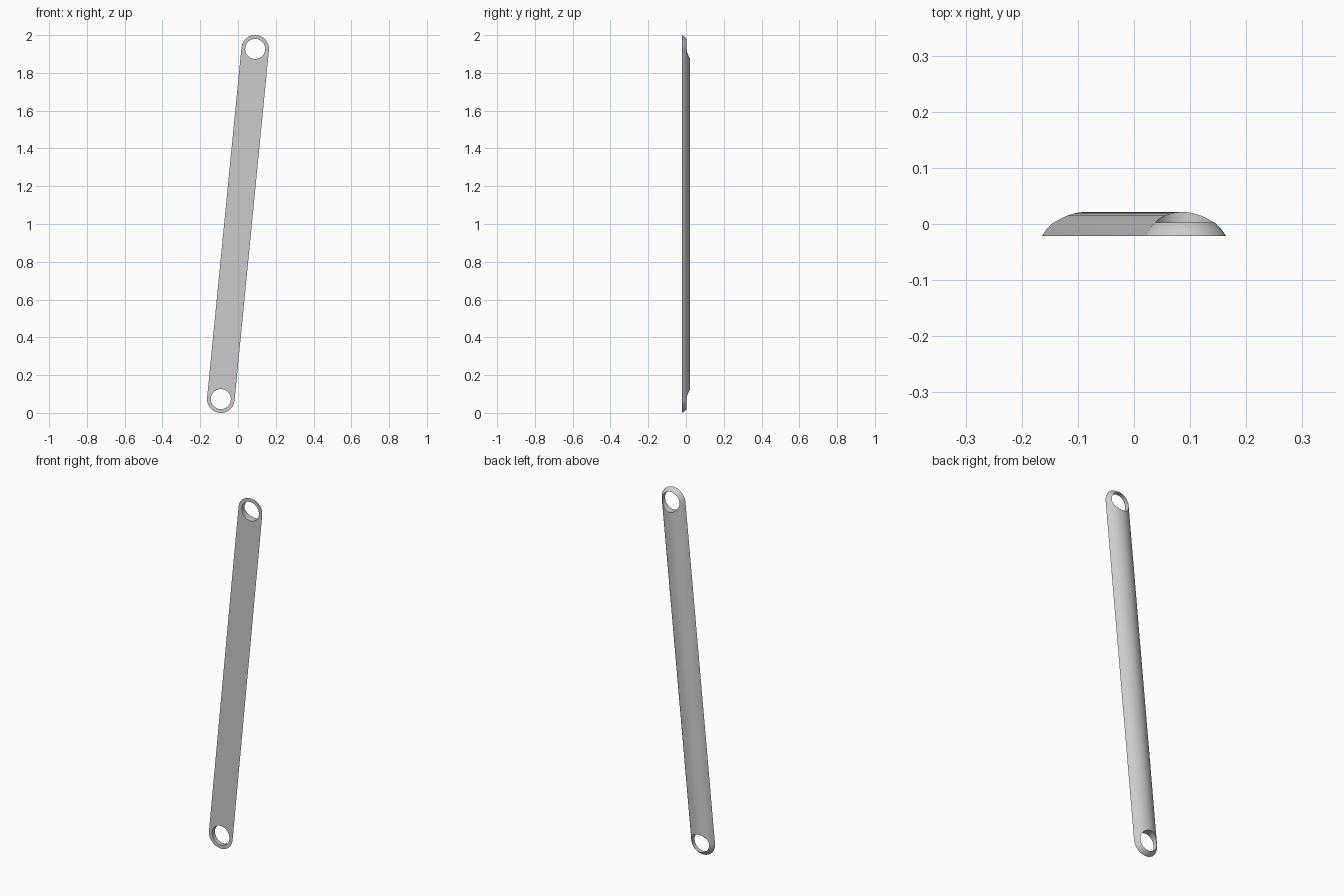
import bpy
import bmesh
from math import pi, sin, cos, asin, atan2, hypot
from mathutils import Matrix

if "Cube" in bpy.data.objects:
    bpy.data.objects.remove(bpy.data.objects["Cube"])

RADIUS, HOLE, DEPTH = 0.073, 0.053, 0.043   # end radius, hole radius, thickness
END_X, END_Z = 0.091, 0.927                 # hole centre, from the bar's middle
HALF = hypot(END_X, END_Z)
ARC = (RADIUS ** 2 + DEPTH ** 2) / (2 * DEPTH)
STEPS, RINGS = 24, 8
TILT = Matrix.Translation((0, 0, 1)) @ Matrix.Rotation(atan2(END_X, END_Z), 4, 'Y')

steel = bpy.data.materials.new("plain grey")
steel.use_nodes = True
grey = (0.6, 0.6, 0.6, 1)
steel.diffuse_color = grey
steel.node_tree.nodes["Principled BSDF"].inputs["Base Color"].default_value = grey


def make_object(name, bm):
    bmesh.ops.recalc_face_normals(bm, faces=bm.faces)
    mesh = bpy.data.meshes.new(name)
    bm.to_mesh(mesh)
    bm.free()
    mesh.materials.append(steel)
    obj = bpy.data.objects.new(name, mesh)
    obj.matrix_world = TILT
    bpy.context.collection.objects.link(obj)
    return obj


# Bar: round-ended outline with a flat front and an arched back
bm = bmesh.new()
rings = []
for i in range(RINGS):
    angle = asin(RADIUS / ARC) * (1 - i / RINGS)
    r, y = ARC * sin(angle), DEPTH / 2 - ARC + ARC * cos(angle)
    ring = []
    for side in (1, -1):
        for k in range(STEPS + 1):
            a = pi * k / STEPS
            ring.append(bm.verts.new((side * r * cos(a), y, side * (HALF + r * sin(a)))))
    rings.append(ring)
count = len(rings[0])
for low, high in zip(rings, rings[1:]):
    for k in range(count):
        n = (k + 1) % count
        bm.faces.new((low[k], low[n], high[n], high[k]))
bm.faces.new(rings[0])

# Ridge along the middle of the back
inner = rings[-1]
top, bottom = [bm.verts.new((0, DEPTH / 2, s * HALF)) for s in (1, -1)]
for start, tip in ((0, top), (STEPS + 1, bottom)):
    for k in range(start, start + STEPS):
        bm.faces.new((inner[k], inner[k + 1], tip))
bm.faces.new((inner[STEPS], inner[STEPS + 1], bottom, top))
bm.faces.new((inner[-1], inner[0], top, bottom))
bar = make_object("link_bar", bm)

# Holes through both ends
for name, side in (("upper_hole_cutter", 1), ("lower_hole_cutter", -1)):
    bm = bmesh.new()
    place = Matrix.Translation((0, 0, side * HALF)) @ Matrix.Rotation(pi / 2, 4, 'X')
    bmesh.ops.create_cone(bm, cap_ends=True, segments=48, radius1=HOLE,
                          radius2=HOLE, depth=0.2, matrix=place)
    cutter = make_object(name, bm)
    cutter.hide_render = True
    cut = bar.modifiers.new(name, 'BOOLEAN')
    cut.operation = 'DIFFERENCE'
    cut.solver = 'EXACT'
    cut.object = cutter

# Apply the cuts, then smooth the curved surfaces
bpy.ops.object.select_all(action='DESELECT')
bar.select_set(True)
bpy.context.view_layer.objects.active = bar
for modifier in list(bar.modifiers):
    cutter = modifier.object
    bpy.ops.object.modifier_apply(modifier=modifier.name)
    bpy.data.objects.remove(cutter)
bpy.ops.object.shade_smooth_by_angle(angle=pi / 6)
